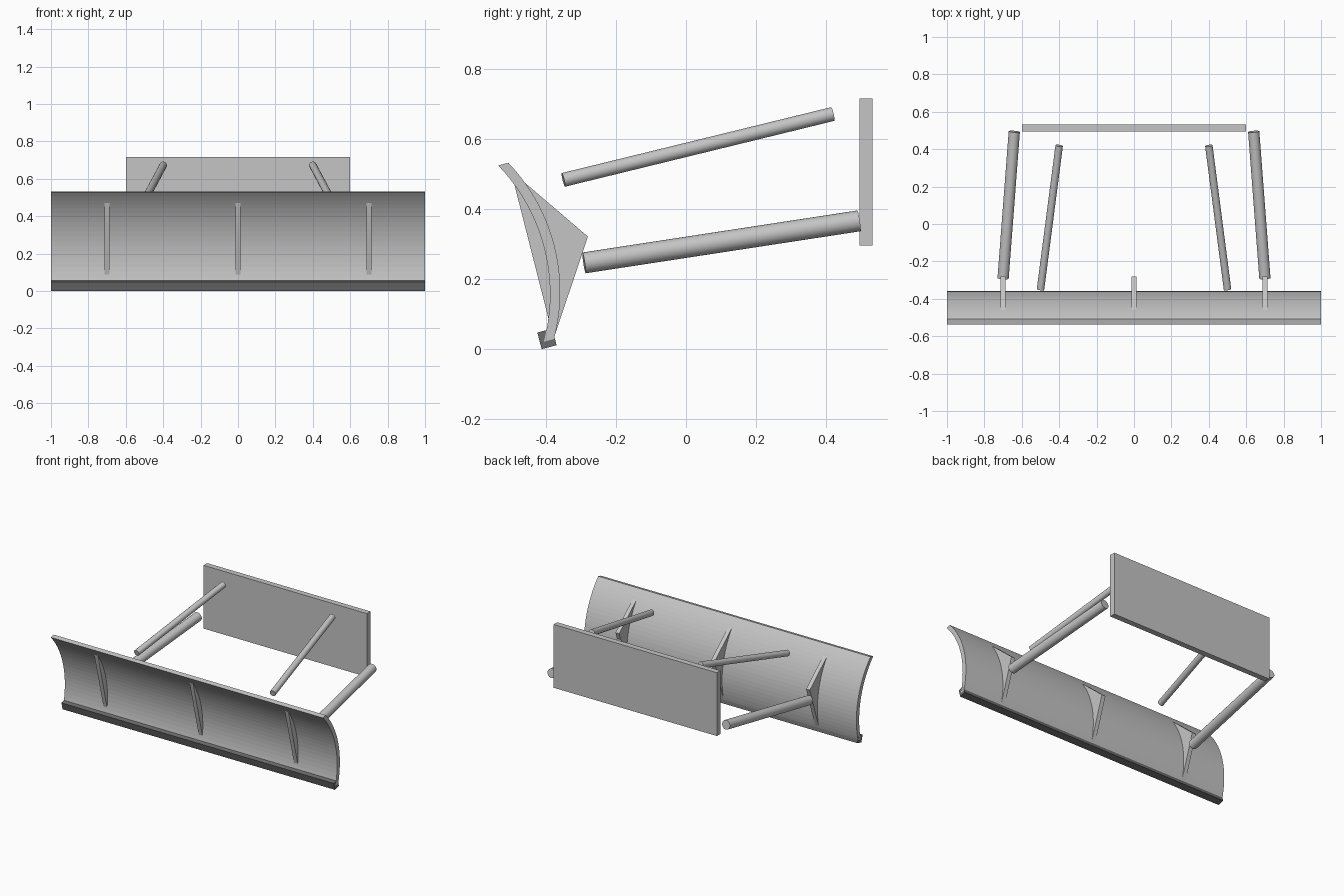
import bpy, bmesh, math
from mathutils import Vector

cube = bpy.data.objects.get("Cube")
if cube:
    bpy.data.objects.remove(cube, do_unlink=True)


def material(name, value):
    m = bpy.data.materials.new(name)
    m.use_nodes = True
    colour = (value, value, value, 1)
    m.diffuse_color = colour
    m.node_tree.nodes["Principled BSDF"].inputs["Base Color"].default_value = colour
    return m


steel = material("light grey steel", 0.56)
dark_steel = material("dark grey steel", 0.15)


def extrude_profile(name, profile, x0, x1, mat):
    """Closed (y, z) outline extruded along x."""
    bm = bmesh.new()
    face = bm.faces.new([bm.verts.new((x0, y, z)) for y, z in profile])
    moved = bmesh.ops.extrude_face_region(bm, geom=[face])["geom"]
    bmesh.ops.translate(bm, vec=(x1 - x0, 0, 0),
                        verts=[v for v in moved if isinstance(v, bmesh.types.BMVert)])
    bmesh.ops.recalc_face_normals(bm, faces=bm.faces)
    mesh = bpy.data.meshes.new(name)
    bm.to_mesh(mesh)
    bm.free()
    mesh.materials.append(mat)
    obj = bpy.data.objects.new(name, mesh)
    bpy.context.collection.objects.link(obj)
    return obj


def rod(name, start, end, radius):
    a, b = Vector(start), Vector(end)
    bpy.ops.mesh.primitive_cylinder_add(vertices=24, radius=radius,
                                        depth=(b - a).length, location=(a + b) / 2)
    obj = bpy.context.object
    obj.name = name
    obj.rotation_euler = (b - a).to_track_quat("Z", "Y").to_euler()
    obj.data.materials.append(steel)
    bpy.ops.object.shade_smooth_by_angle(angle=math.radians(35))


# Blade cross-section frame, leaning forward at the top
TILT = math.radians(14.5)
U = Vector((math.cos(TILT), math.sin(TILT)))
V = Vector((-math.sin(TILT), math.cos(TILT)))
CHORD_MID = Vector((-0.442, 0.281))
HALF, SAG, THICK, STEPS = 0.26, 0.068, 0.03, 20
RADIUS = (HALF ** 2 + SAG ** 2) / (2 * SAG)
SWEEP = math.asin(HALF / RADIUS)

# Curved blade
back = []
for i in range(STEPS + 1):
    a = SWEEP * (2 * i / STEPS - 1)
    back.append(CHORD_MID + V * RADIUS * math.sin(a)
                + U * (RADIUS * math.cos(a) - RADIUS + SAG))
front = [p - U * THICK for p in reversed(back)]
extrude_profile("blade", back + front, -1, 1, steel)

# Cutting edge along the bottom of the blade
c = Vector((-0.397, 0.030))
edge = [c + U * su * 0.022 + V * sv * 0.0245
        for su, sv in ((-1, -1), (1, -1), (1, 1), (-1, 1))]
extrude_profile("cutting_edge", edge, -1, 1, dark_steel)

# Triangular ribs through the blade
rib = [(-0.500, 0.510), (-0.280, 0.322), (-0.378, 0.030)]
for name, x in (("right_rib", -0.7), ("middle_rib", 0), ("left_rib", 0.7)):
    extrude_profile(name, rib, x - 0.0135, x + 0.0135, steel)

# Push arms and upper struts on both sides
for side, s in (("left", 1), ("right", -1)):
    rod(side + "_push_arm", (s * 0.70, -0.291, 0.247), (s * 0.64, 0.494, 0.367), 0.03)
    rod(side + "_upper_strut", (s * 0.50, -0.350, 0.484), (s * 0.40, 0.419, 0.672), 0.02)

# Mounting plate at the rear
plate = [(0.495, 0.297), (0.533, 0.297), (0.533, 0.717), (0.495, 0.717)]
extrude_profile("mounting_plate", plate, -0.6, 0.6, steel)
